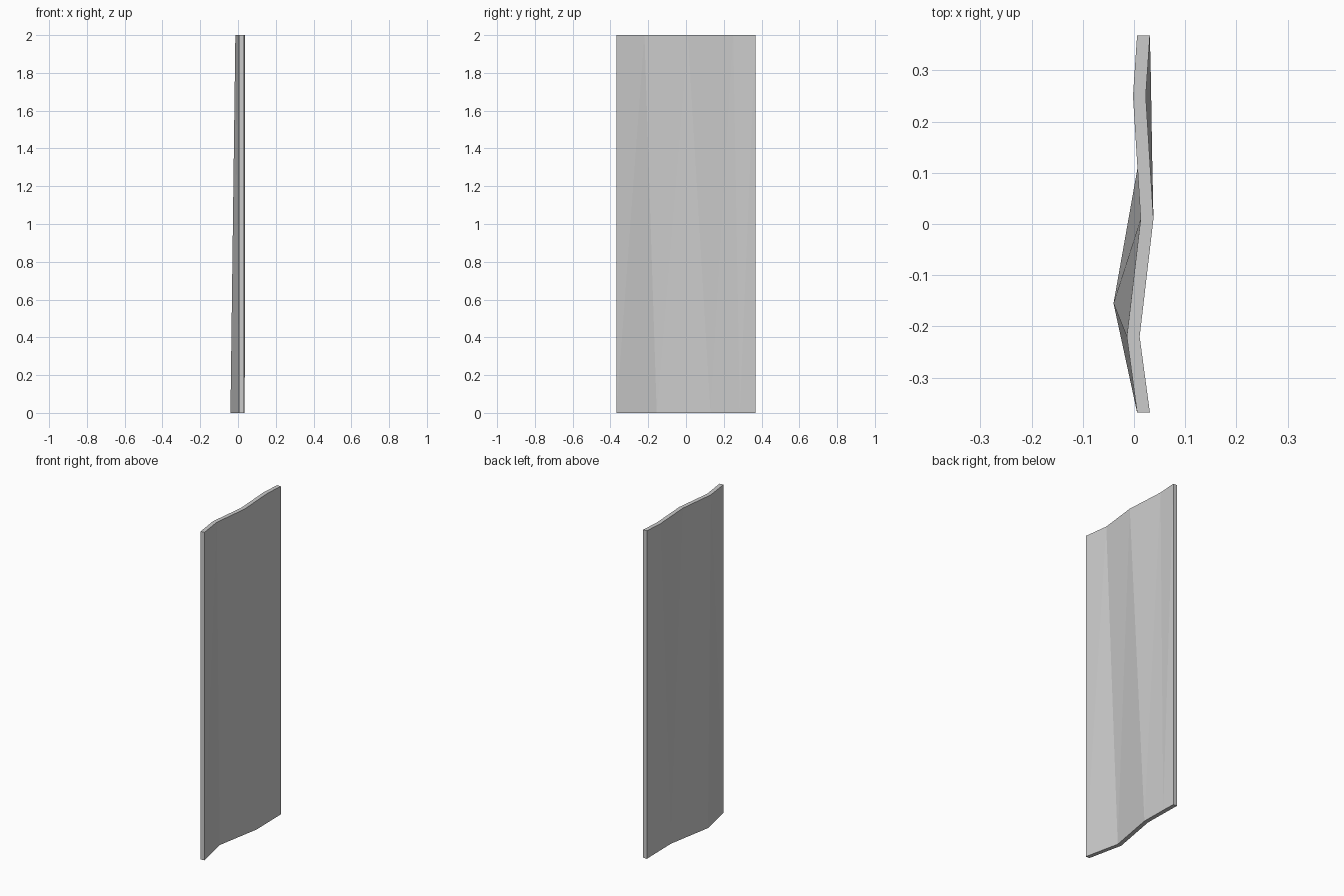
import bpy, bmesh

if "Cube" in bpy.data.objects:
    bpy.data.objects.remove(bpy.data.objects["Cube"])

H, T = 2.0, 0.025
# (x, y) of the left-hand surface along the top and bottom edges
top = [(0.006, -0.368), (-0.014, -0.22), (0.013, 0.01), (-0.002, 0.25), (0.006, 0.368)]
bottom = [(0.006, -0.368), (-0.04, -0.155), (0.0105, 0.13), (0.008, 0.285), (0.006, 0.368)]

bm = bmesh.new()


def edge_row(profile, dx, z):
    return [bm.verts.new((x + dx, y, z)) for x, y in profile]


lt, lb = edge_row(top, 0, H), edge_row(bottom, 0, 0)
rt, rb = edge_row(top, T, H), edge_row(bottom, T, 0)

# Creased broad faces (split into flat triangles), plus top and bottom rims
for i in range(len(top) - 1):
    for t, b in ((lt, lb), (rt, rb)):
        bm.faces.new((t[i], t[i + 1], b[i]))
        bm.faces.new((t[i + 1], b[i + 1], b[i]))
    for a, c in ((lt, rt), (lb, rb)):
        bm.faces.new((a[i], a[i + 1], c[i + 1], c[i]))

# End rims
for i in (0, -1):
    bm.faces.new((lt[i], rt[i], rb[i], lb[i]))

bmesh.ops.recalc_face_normals(bm, faces=bm.faces[:])
mesh = bpy.data.meshes.new("wavy_panel")
bm.to_mesh(mesh)
bm.free()
panel = bpy.data.objects.new("wavy_panel", mesh)
bpy.context.collection.objects.link(panel)
